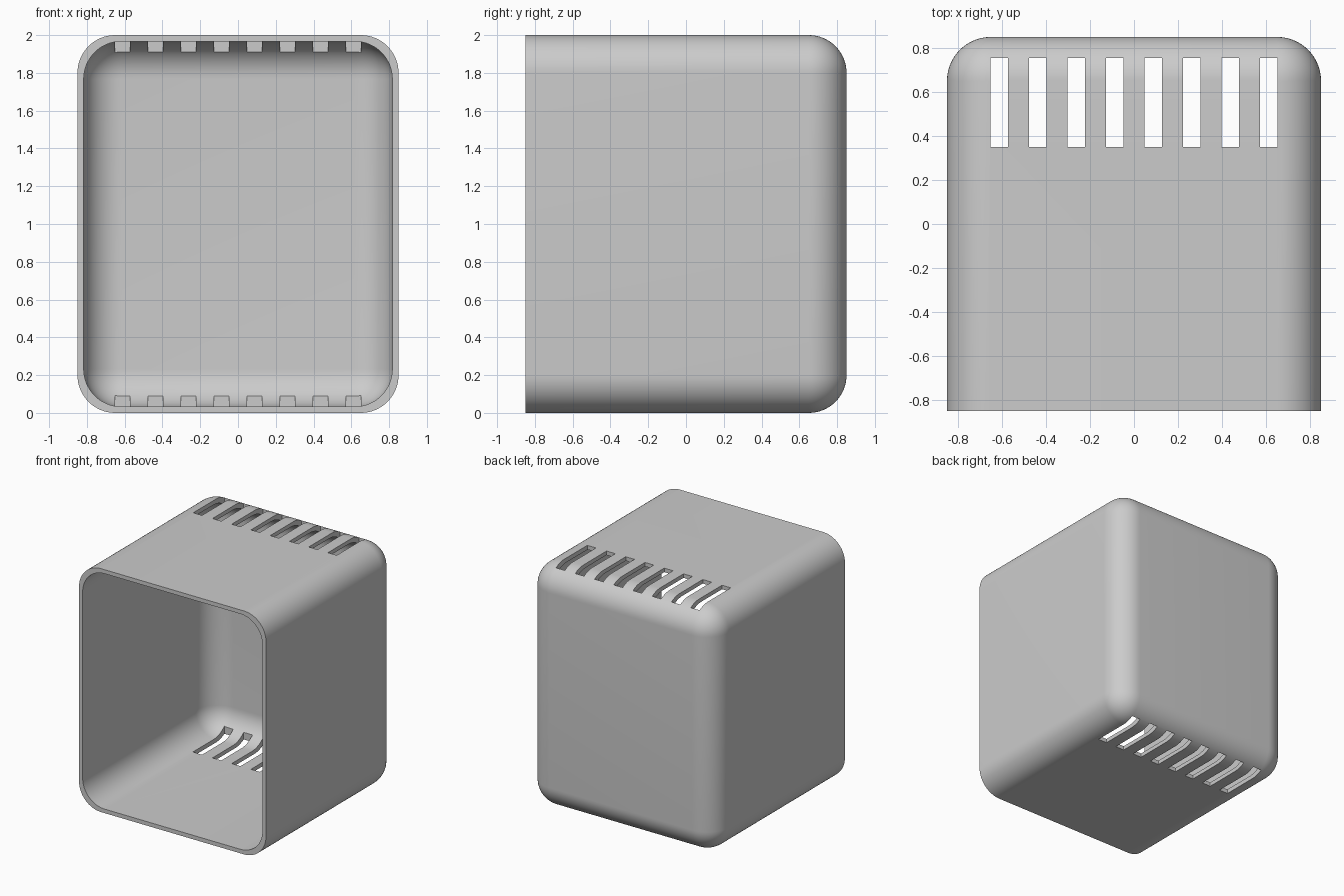
import bpy
import bmesh
from math import radians
from mathutils import Matrix, Vector

WIDTH, DEPTH, HEIGHT = 1.7, 1.7, 2.0
WALL, RADIUS = 0.033, 0.2
SLOTS, PITCH, SLOT_WIDTH = 8, 0.175, 0.08

old = bpy.data.objects.get("Cube")
if old:
    bpy.data.objects.remove(old, do_unlink=True)


def add_box(bm, low, high):
    low, high = Vector(low), Vector(high)
    place = Matrix.Translation((low + high) / 2) @ Matrix.Diagonal((*(high - low), 1))
    bmesh.ops.create_cube(bm, size=1, matrix=place)


def make_object(name, bm):
    mesh = bpy.data.meshes.new(name)
    bm.to_mesh(mesh)
    bm.free()
    obj = bpy.data.objects.new(name, mesh)
    bpy.context.collection.objects.link(obj)
    return obj


def rounded_box(name, low, high):
    """Box with every edge rounded except those around its front face."""
    bm = bmesh.new()
    add_box(bm, low, high)
    edges = [e for e in bm.edges if any(v.co.y > 0 for v in e.verts)]
    bmesh.ops.bevel(bm, geom=edges, offset=RADIUS, offset_type='OFFSET',
                    segments=16, profile=0.5, affect='EDGES')
    return make_object(name, bm)


# Outer shell, and the hollow that runs out through its open front
x, y = WIDTH / 2, DEPTH / 2
shell = rounded_box("case_shell", (-x, -y, 0), (x, y, HEIGHT))
hollow = rounded_box("hollow_cutter", (WALL - x, -y - 0.3, WALL),
                     (x - WALL, y - WALL, HEIGHT - WALL))

# Row of vent slots through both the top and the bottom
bm = bmesh.new()
for i in range(SLOTS):
    cx = (i - (SLOTS - 1) / 2) * PITCH
    add_box(bm, (cx - SLOT_WIDTH / 2, 0.35, -0.2),
            (cx + SLOT_WIDTH / 2, 0.755, HEIGHT + 0.2))
vents = make_object("vent_cutter", bm)

# Cut the shell
bpy.context.view_layer.objects.active = shell
for cutter in (hollow, vents):
    cut = shell.modifiers.new(cutter.name, 'BOOLEAN')
    cut.operation = 'DIFFERENCE'
    cut.solver = 'EXACT'
    cut.object = cutter
    bpy.ops.object.modifier_apply(modifier=cut.name)
    bpy.data.objects.remove(cutter, do_unlink=True)

# Plain grey material
grey = bpy.data.materials.new("light_grey")
grey.use_nodes = True
grey.diffuse_color = (0.6, 0.6, 0.6, 1)
grey.node_tree.nodes["Principled BSDF"].inputs["Base Color"].default_value = grey.diffuse_color
shell.data.materials.clear()
shell.data.materials.append(grey)

# Smooth rounds with crisp rims
bpy.ops.object.select_all(action='DESELECT')
shell.select_set(True)
bpy.ops.object.shade_smooth_by_angle(angle=radians(30))
